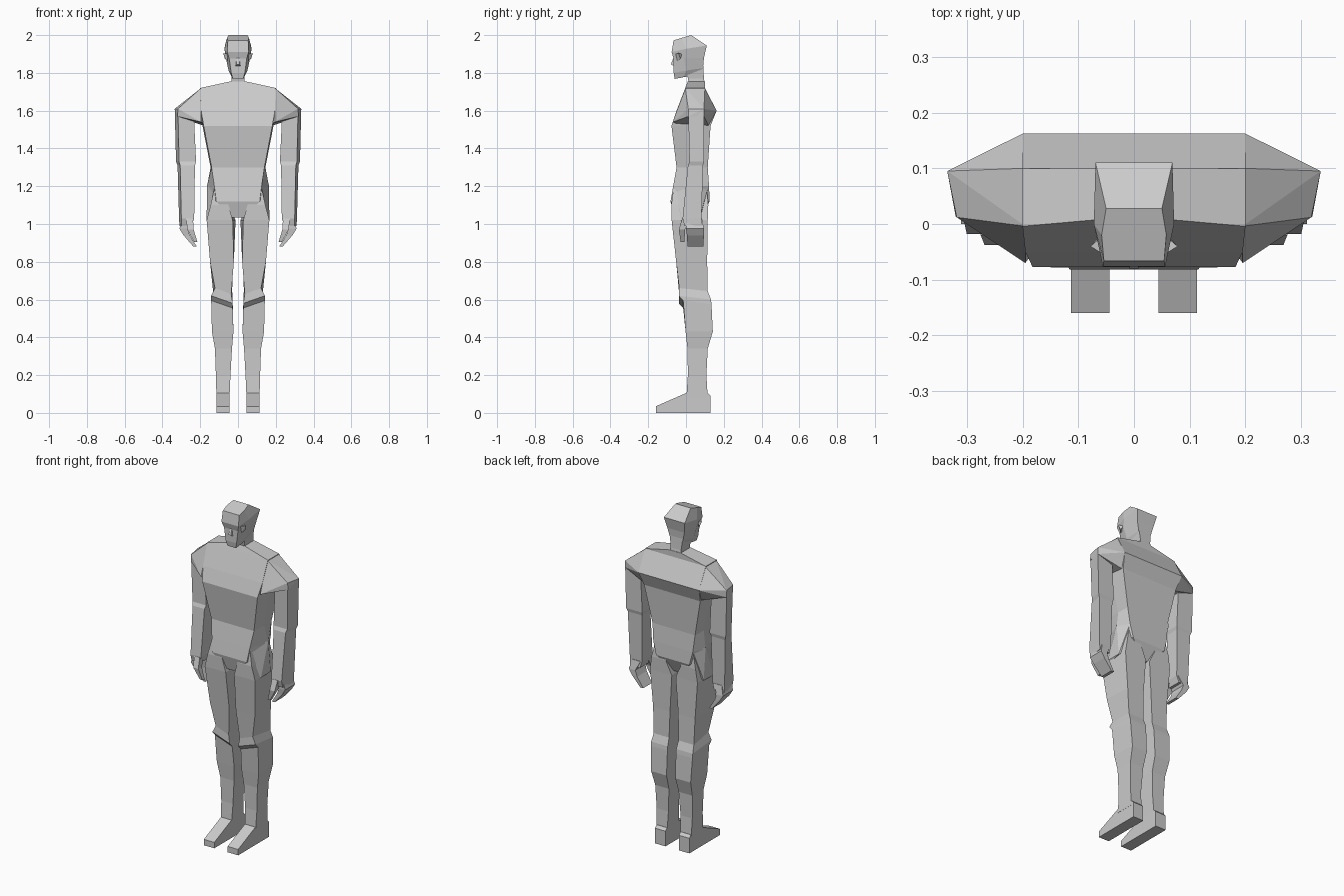
import bpy, bmesh

grey = bpy.data.materials.new("plain grey")
grey.diffuse_color = (0.6, 0.6, 0.6, 1)


def finish(name, bm, mirror):
    bmesh.ops.recalc_face_normals(bm, faces=bm.faces)
    me = bpy.data.meshes.new(name)
    bm.to_mesh(me)
    bm.free()
    me.materials.append(grey)
    ob = bpy.data.objects.new(name, me)
    bpy.context.collection.objects.link(ob)
    if mirror:
        ob.modifiers.new("Mirror", 'MIRROR')


def loft(name, rings, mirror=False):
    """Skin a list of equal-length point rings and cap both ends."""
    bm = bmesh.new()
    rows = [[bm.verts.new(p) for p in r] for r in rings]
    n = len(rows[0])
    for a, b in zip(rows, rows[1:]):
        for i in range(n):
            j = (i + 1) % n
            bm.faces.new((a[i], a[j], b[j], b[i]))
    bm.faces.new(rows[0])
    bm.faces.new(rows[-1])
    finish(name, bm, mirror)


def hull(name, pts, mirror=False):
    bm = bmesh.new()
    vs = [bm.verts.new(p) for p in pts]
    res = bmesh.ops.convex_hull(bm, input=vs)
    junk = [g for g in res["geom_interior"] if isinstance(g, bmesh.types.BMVert)]
    bmesh.ops.delete(bm, geom=junk, context='VERTS')
    bmesh.ops.dissolve_limit(bm, angle_limit=0.02, verts=bm.verts, edges=bm.edges)
    finish(name, bm, mirror)


def six(z, wf, ws, wb, yf, ys, yb):
    """Symmetric ring: front, side and back half widths with their depths."""
    return [(-wf, yf, z), (wf, yf, z), (ws, ys, z), (wb, yb, z), (-wb, yb, z), (-ws, ys, z)]


def quad(z, xi, xo, yf, yb, bi=0, bo=0, slant=0):
    """Limb ring: inner and outer x, front and back y; bi, bo shift the back corners.
    slant raises the outer front corner and lowers the inner one."""
    return [(xi, yf, z - slant), (xo, yf, z + slant), (xo + bo, yb, z), (xi + bi, yb, z)]


# torso from crotch to base of neck
loft("torso", [
    six(1.035, 0.03, 0.04, 0.03, -0.06, 0.02, 0.085),
    six(1.12, 0.115, 0.16, 0.11, -0.082, 0.04, 0.125),
    six(1.20, 0.125, 0.164, 0.13, -0.068, 0.05, 0.122),
    six(1.30, 0.14, 0.145, 0.14, -0.05, 0.04, 0.115),
    six(1.52, 0.182, 0.188, 0.185, -0.077, 0.03, 0.13),
    six(1.60, 0.195, 0.20, 0.20, -0.05, 0.05, 0.162),
    six(1.72, 0.20, 0.20, 0.20, -0.004, 0.05, 0.10),
    six(1.755, 0.04, 0.04, 0.04, 0.01, 0.05, 0.10),
])

# shoulder caps
hull("shoulder", [
    (0.195, -0.004, 1.72), (0.195, 0.10, 1.72), (0.20, 0.162, 1.60), (0.195, -0.07, 1.54),
    (0.335, 0.095, 1.61), (0.318, 0.012, 1.61), (0.228, 0.012, 1.56), (0.23, 0.10, 1.55),
    (0.18, 0.12, 1.52), (0.18, -0.05, 1.53), (0.32, 0.014, 1.57), (0.332, 0.095, 1.57)], True)

# arms down to the wrists
loft("arm", [
    quad(1.61, 0.235, 0.318, 0.012, 0.095, 0, 0.017),
    quad(1.33, 0.222, 0.312, 0.018, 0.095, 0, 0.016),
    quad(1.31, 0.228, 0.306, 0.010, 0.090, 0, 0.014),
    quad(1.03, 0.232, 0.30, -0.018, 0.082, 0, 0.012),
    quad(0.99, 0.245, 0.30, -0.008, 0.085, 0, 0.01),
], True)

# hands: palm bends inward toward the fingertips
loft("hand", [
    quad(1.03, 0.240, 0.295, 0.0, 0.085),
    quad(0.975, 0.268, 0.31, 0.0, 0.095),
    quad(0.94, 0.255, 0.288, 0.005, 0.095),
    quad(0.88, 0.218, 0.236, 0.008, 0.092),
], True)
loft("thumb", [
    quad(1.03, 0.238, 0.275, -0.02, 0.02),
    quad(0.97, 0.235, 0.268, -0.038, -0.005),
    quad(0.905, 0.215, 0.232, -0.028, -0.008),
], True)

# legs from hip to ankle, with a stepped knee
loft("leg", [
    quad(1.19, 0.06, 0.125, -0.066, 0.11, 0, 0.0),
    quad(1.10, 0.05, 0.145, -0.078, 0.118, 0, 0.0),
    quad(1.02, 0.028, 0.166, -0.076, 0.115, -0.015, -0.01),
    quad(0.80, 0.022, 0.148, -0.052, 0.112, 0.005, -0.01),
    quad(0.645, 0.036, 0.122, -0.036, 0.115, -0.005, 0.01, 0.016),
    quad(0.60, 0.028, 0.142, -0.038, 0.132, 0, -0.005, 0.02),
    quad(0.575, 0.028, 0.142, -0.015, 0.135, 0, -0.005, 0.02),
    quad(0.43, 0.024, 0.138, -0.002, 0.142, 0.005, -0.008),
    quad(0.34, 0.032, 0.122, 0.008, 0.115),
    quad(0.20, 0.040, 0.117, 0.010, 0.108),
    quad(0.08, 0.045, 0.114, 0.002, 0.115),
], True)
# outer hip bulge joining torso and thigh
hull("hip", [(0.12, -0.06, 1.20), (0.164, 0.05, 1.21), (0.13, 0.115, 1.19), (0.166, -0.02, 1.02),
             (0.166, 0.07, 1.02), (0.05, -0.07, 1.06), (0.06, 0.11, 1.06), (0.15, -0.05, 1.0)], True)

# wedge feet
foot = [(0.13, 0), (-0.16, 0), (-0.16, 0.035), (0.0, 0.105), (0.115, 0.105), (0.13, 0.09)]
loft("foot", [[(x, y, z) for y, z in foot] for x in (0.044, 0.113)], True)

# neck and head
loft("neck", [six(z, w, w, w, yf, 0.05, yb) for z, w, yf, yb in
              ((1.74, 0.036, 0.015, 0.10), (1.77, 0.034, 0.01, 0.095), (1.86, 0.045, 0.0, 0.09))])


def head_ring(zf, zb, wf, wm, wb, yf, ym, yb):
    zm = (zf + zb) / 2
    return [(-wf, yf, zf), (wf, yf, zf), (wm, ym, zm), (wb, yb, zb), (-wb, yb, zb), (-wm, ym, zm)]


loft("head", [
    head_ring(1.768, 1.79, 0.028, 0.034, 0.03, -0.06, -0.01, 0.05),
    head_ring(1.80, 1.825, 0.036, 0.05, 0.042, -0.065, 0.0, 0.09),
    head_ring(1.875, 1.88, 0.046, 0.064, 0.056, -0.066, -0.01, 0.095),
    head_ring(1.91, 1.945, 0.056, 0.072, 0.069, -0.076, 0.0, 0.11),
    head_ring(1.972, 2.00, 0.054, 0.058, 0.05, -0.066, -0.02, 0.028),
])

# face details: nose wedge and small pointed ears
hull("nose", [(-0.006, -0.06, 1.895), (0.006, -0.06, 1.895), (-0.014, -0.06, 1.835),
              (0.014, -0.06, 1.835), (-0.008, -0.08, 1.845), (0.008, -0.08, 1.845)])
hull("ear", [(0.055, -0.055, 1.90), (0.055, -0.02, 1.90), (0.078, -0.04, 1.905),
             (0.07, -0.03, 1.875), (0.055, -0.045, 1.86)], True)
